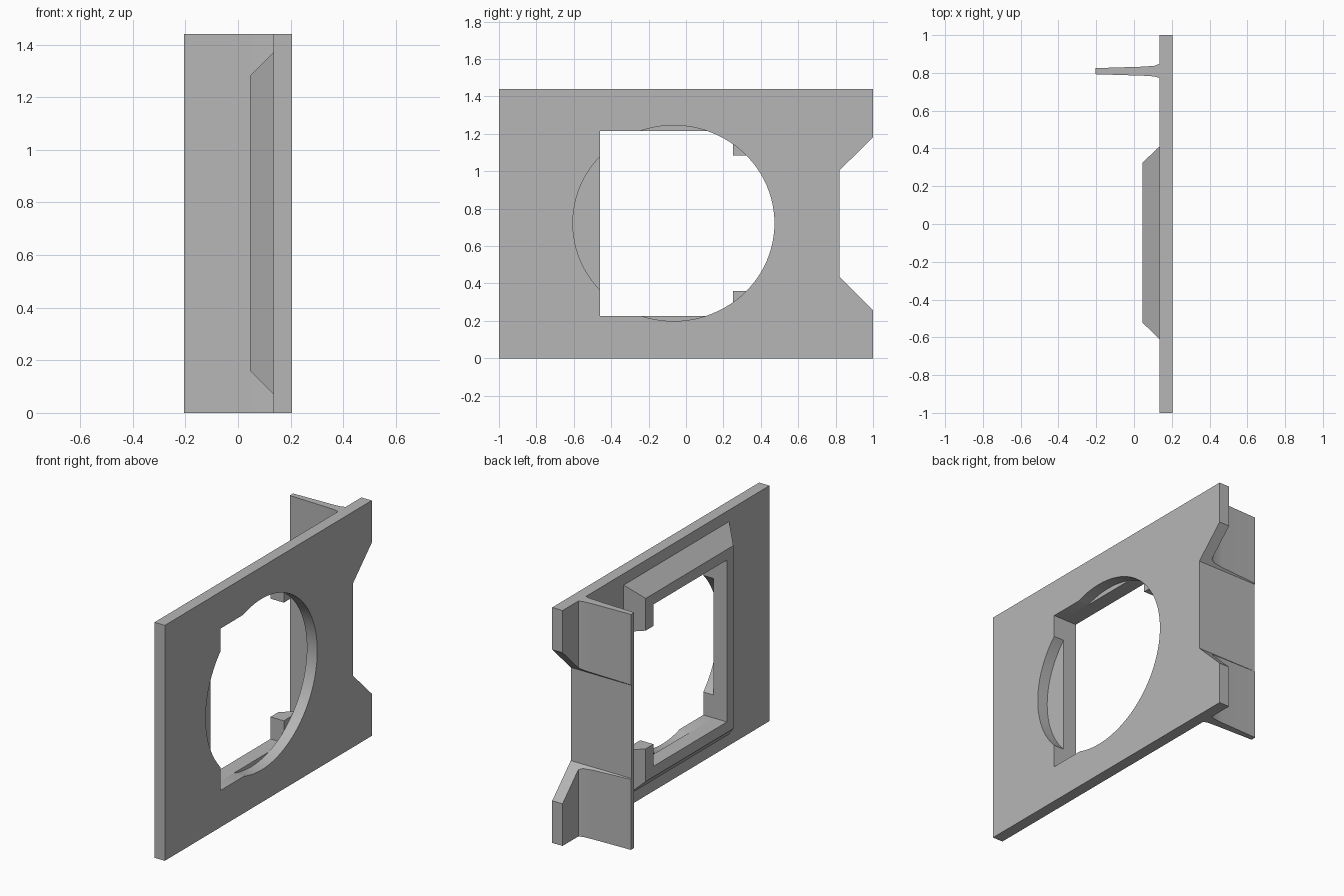
import bpy
import bmesh
import math

cube = bpy.data.objects.get("Cube")
if cube:
    bpy.data.objects.remove(cube, do_unlink=True)

HEIGHT = 1.44
FRONT, BACK = 0.205, 0.135      # the two sides of the plate in x
RIM = 0.045                     # rear of the raised frame

grey = bpy.data.materials.new("plain grey")
grey.use_nodes = True
grey.diffuse_color = (0.47, 0.47, 0.47, 1)
grey.node_tree.nodes["Principled BSDF"].inputs["Base Color"].default_value = grey.diffuse_color


def loft(name, ring_a, ring_b):
    """Closed solid between two rings of equal point count."""
    bm = bmesh.new()
    a = [bm.verts.new(p) for p in ring_a]
    b = [bm.verts.new(p) for p in ring_b]
    bm.faces.new(a)
    bm.faces.new(b[::-1])
    for i in range(len(a)):
        j = (i + 1) % len(a)
        bm.faces.new((a[j], a[i], b[i], b[j]))
    bmesh.ops.recalc_face_normals(bm, faces=bm.faces)
    mesh = bpy.data.meshes.new(name)
    bm.to_mesh(mesh)
    bm.free()
    mesh.materials.append(grey)
    obj = bpy.data.objects.new(name, mesh)
    bpy.context.collection.objects.link(obj)
    return obj


def slab(name, outline, x0, x1):
    """Extrude a (y, z) outline along x."""
    return loft(name, [(x0, y, z) for y, z in outline], [(x1, y, z) for y, z in outline])


def rect(y0, y1, z0, z1):
    return [(y0, z0), (y1, z0), (y1, z1), (y0, z1)]


def activate(obj):
    bpy.ops.object.select_all(action='DESELECT')
    obj.select_set(True)
    bpy.context.view_layer.objects.active = obj


def cut(obj, outline, x0=-0.5, x1=0.5):
    cutter = slab("cutter", outline, x0, x1)
    cutter.hide_render = True
    mod = obj.modifiers.new("cut", 'BOOLEAN')
    mod.operation = 'DIFFERENCE'
    mod.solver = 'EXACT'
    mod.object = cutter
    activate(obj)
    bpy.ops.object.modifier_apply(modifier=mod.name)
    bpy.data.objects.remove(cutter, do_unlink=True)


# Shared outlines
notch = [(0.821, 0.435), (1.0, 0.258), (1.2, 0.06), (1.2, 1.38), (1.0, 1.182), (0.821, 1.005)]
centre_y, centre_z = -0.066, 0.722
steps = 96
oval = [(centre_y + 0.539 * math.cos(math.tau * i / steps),
         centre_z + 0.523 * math.sin(math.tau * i / steps)) for i in range(steps)]

# Plate with a round hole, squared off on one half, and an end notch
plate = slab("plate", rect(-1, 1, 0, HEIGHT), BACK, FRONT)
cut(plate, oval)
cut(plate, rect(-0.46, centre_y, 0.225, 1.215))
cut(plate, notch)

# Bevelled rear frame, open in the middle of one side
frame = loft("rear_frame",
             [(BACK, y, z) for y, z in rect(-0.61, 0.41, 0.07, 1.37)],
             [(RIM, y, z) for y, z in rect(-0.522, 0.325, 0.16, 1.28)])
cut(frame, rect(-0.46, 0.25, 0.225, 1.215))
cut(frame, rect(0.2, 0.6, 0.36, 1.083))

# Tapered flange with a flared root, trimmed flush with the notch
profile = [(-0.205, 0.793), (0.05, 0.785), (0.11, 0.781), (BACK, 0.773),
           (BACK, 0.848), (0.11, 0.838), (0.05, 0.833), (-0.205, 0.825)]
flange = loft("flange", [(x, y, 0) for x, y in profile], [(x, y, HEIGHT) for x, y in profile])
cut(flange, notch)

for obj in (plate, frame, flange):
    activate(obj)
    bpy.ops.object.shade_smooth_by_angle(angle=math.radians(25))
